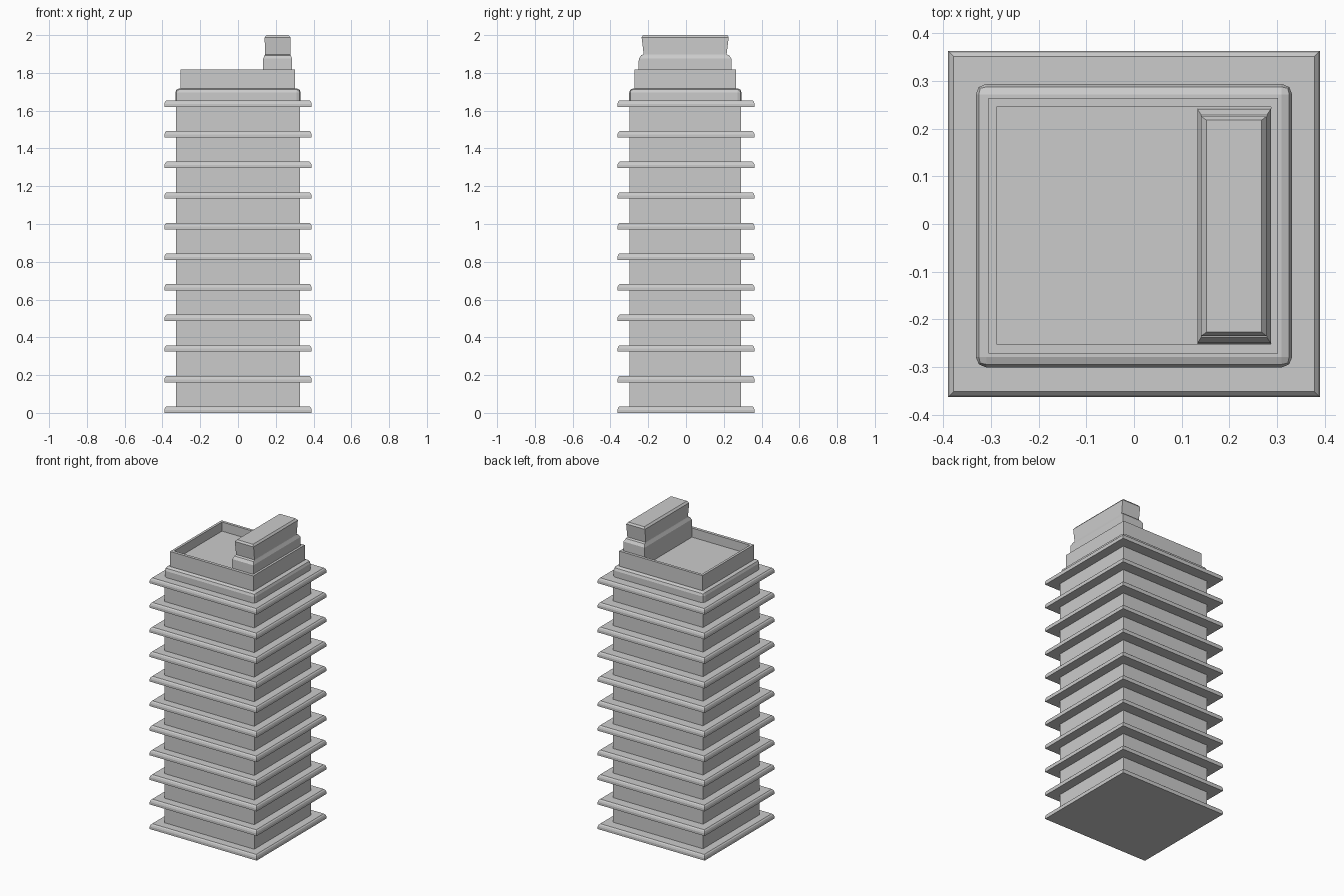
import bpy, bmesh

if "Cube" in bpy.data.objects:
    bpy.data.objects.remove(bpy.data.objects["Cube"])


def stack(name, loops):
    """Closed solid lofted through rectangles (x0, x1, y0, y1, z)."""
    bm = bmesh.new()
    rings = [[bm.verts.new(p) for p in ((a, c, z), (b, c, z), (b, d, z), (a, d, z))]
             for a, b, c, d, z in loops]
    for lo, hi in zip(rings, rings[1:]):
        for i in range(4):
            j = (i + 1) % 4
            bm.faces.new((lo[i], lo[j], hi[j], hi[i]))
    bm.faces.new(rings[0][::-1])
    bm.faces.new(rings[-1])
    bmesh.ops.recalc_face_normals(bm, faces=bm.faces[:])
    mesh = bpy.data.meshes.new(name)
    bm.to_mesh(mesh)
    bm.free()
    obj = bpy.data.objects.new(name, mesh)
    bpy.context.collection.objects.link(obj)
    return obj


# Main tower shaft
stack("tower_shaft", [(-.328, .328, -.299, .291, .003), (-.328, .328, -.299, .291, 1.65)])

# Top storey with softened edges
cap = stack("top_storey", [(-.332, .332, -.301, .294, 1.63), (-.332, .332, -.301, .294, 1.718)])
bevel = cap.modifiers.new("soft_edges", 'BEVEL')
bevel.width = .022
bevel.segments = 2

# Projecting floor slabs, rounded on the upper edge
edge = [(0, 0), (0, .016), (.004, .027), (.011, .034)]
for i in range(11):
    stack(f"floor_slab_{i + 1}",
          [(-.39 + d, .39 - d, -.363 + d, .363 - d, .162 * i + z) for d, z in edge])

# Roof parapet with a sunken roof deck
outer = (-.305, .302, -.272, .264)
inner = (-.289, .287, -.252, .246)
stack("roof_parapet", [(*outer, 1.70), (*outer, 1.817), (*inner, 1.817), (*inner, 1.757)])

# Rooftop plant room: plinth, waist and flared upper block
stack("plant_room", [
    (.133, .287, -.252, .243, 1.75),
    (.133, .287, -.250, .241, 1.875),
    (.141, .279, -.238, .229, 1.893),
    (.143, .277, -.224, .215, 1.898),
    (.141, .278, -.235, .226, 1.988),
    (.152, .268, -.227, .218, 2.0),
])
